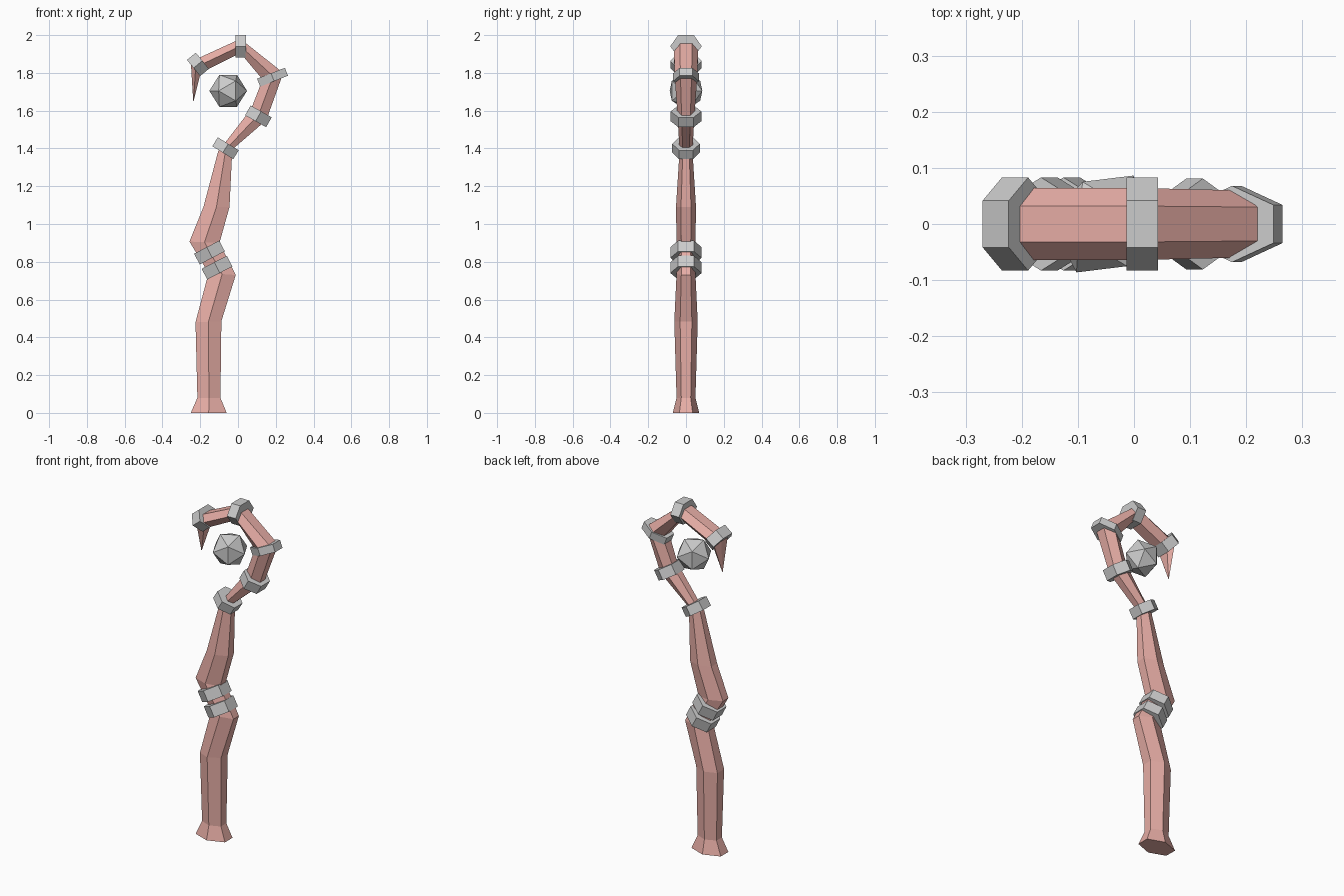
import bpy, bmesh
from math import cos, sin, radians
from mathutils import Matrix, Vector

if "Cube" in bpy.data.objects:
    bpy.data.objects.remove(bpy.data.objects["Cube"])

wood = bpy.data.materials.new("wood")
wood.diffuse_color = (0.8, 0.42, 0.38, 1)
wood.use_nodes = True
wood.node_tree.nodes["Principled BSDF"].inputs["Base Color"].default_value = wood.diffuse_color


def finish(bm, name, mat=None):
    bmesh.ops.recalc_face_normals(bm, faces=bm.faces)
    me = bpy.data.meshes.new(name)
    bm.to_mesh(me)
    bm.free()
    ob = bpy.data.objects.new(name, me)
    bpy.context.collection.objects.link(ob)
    if mat:
        me.materials.append(mat)
    return ob


def loft(name, sections, mat=None):
    """Six-sided tube; a section is (left x, z, right x, z, half depth)."""
    bm = bmesh.new()
    rings = []
    for lx, lz, rx, rz, h in sections:
        cx, cz = (lx + rx) / 2, (lz + rz) / 2
        pts = [(lx, -h / 2, lz), (cx, -h, cz), (rx, -h / 2, rz),
               (rx, h / 2, rz), (cx, h, cz), (lx, h / 2, lz)]
        rings.append([bm.verts.new(p) for p in pts])
    for a, b in zip(rings, rings[1:]):
        for i in range(6):
            j = (i + 1) % 6
            bm.faces.new((a[i], a[j], b[j], b[i]))
    bm.faces.new(rings[0])
    bm.faces.new(rings[-1])
    return finish(bm, name, mat)


# crooked shaft, from the flared foot round the crook to the pointed tip
loft("shaft", [
    (-.25, 0, -.06, 0, .07),
    (-.215, .08, -.093, .08, .05),
    (-.225, .48, -.088, .485, .062),
    (-.156, .74, -.012, .73, .05),
    (-.257, .907, -.098, .90, .05),
    (-.183, 1.09, -.045, 1.09, .053),
    (-.105, 1.385, -.032, 1.36, .035),
    (-.08, 1.415, -.035, 1.39, .035),
    (.07, 1.61, .15, 1.55, .045),
    (.13, 1.765, .24, 1.80, .06),
    (.013, 1.905, .013, 1.98, .064),
    (-.198, 1.80, -.25, 1.86, .064),
    (-.235, 1.65, -.237, 1.65, .002),
], wood)

# metal bands: centre x, z, tilt, half width, thickness, half depth
bands = [
    ("grip_band_lower", -.111, .769, 27.5, .075, .064, .083),
    ("grip_band_upper", -.151, .849, 27.5, .075, .064, .083),
    ("neck_band", -.066, 1.401, -31.8, .065, .055, .073),
    ("crook_band_lower", .108, 1.570, -29.5, .064, .060, .081),
    ("crook_band_side", .183, 1.777, 21.5, .079, .045, .068),
    ("crook_band_top", .015, 1.941, 90, .059, .056, .083),
    ("tip_band", -.212, 1.845, -51, .055, .060, .083),
]
for name, x, z, tilt, w, t, h in bands:
    c, s = cos(radians(tilt)), sin(radians(tilt))
    ends = []
    for k in (-t / 2, t / 2):
        ex, ez = x - s * k, z + c * k
        ends.append((ex - c * w, ez - s * w, ex + c * w, ez + s * w, h))
    loft(name, ends)

# floating orb: icosahedron with one face turned to the front
bm = bmesh.new()
bmesh.ops.create_icosphere(bm, subdivisions=1, radius=0.1)
bm.faces.ensure_lookup_table()
f = bm.faces[0]
mid = f.calc_center_median()
n = mid.normalized()
u = (f.verts[0].co - mid).normalized()
src = Matrix((u, n, u.cross(n)))
a, b = Vector((-1, 0, 0)), Vector((0, -1, 0))
dst = Matrix((a, b, a.cross(b))).transposed()
turn = Matrix.Rotation(radians(7), 3, 'Z') @ dst @ src
for v in bm.verts:
    v.co = turn @ v.co + Vector((-.052, 0, 1.705))
finish(bm, "orb")
